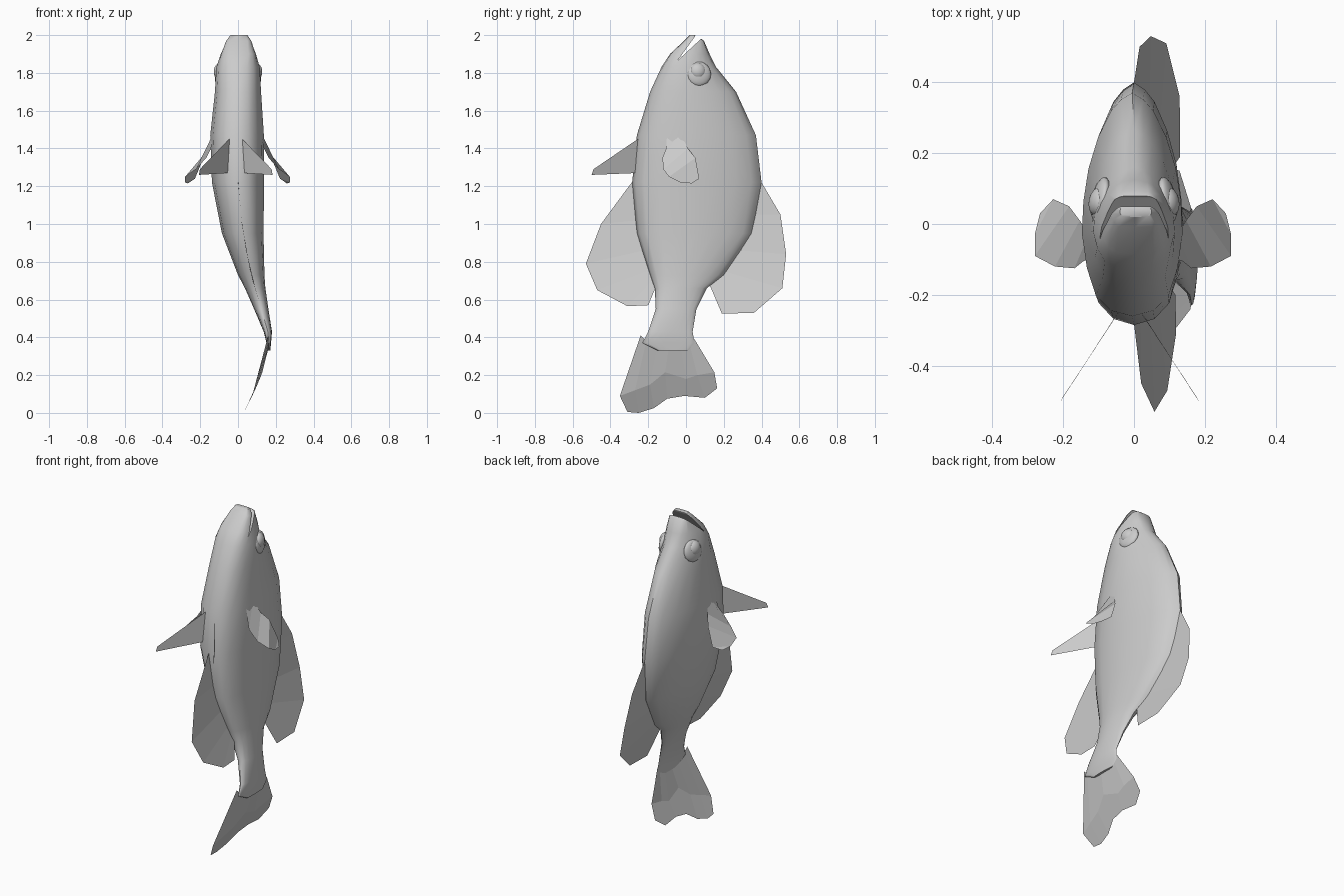
import bpy
import math

if "Cube" in bpy.data.objects:
    bpy.data.objects.remove(bpy.data.objects["Cube"])

# body stations: z, belly y, back y, centre x, half width
STATIONS = [
    (0.33, -0.15, 0.01, 0.163, 0.008), (0.37, -0.23, 0.045, 0.163, 0.012),
    (0.43, -0.20, 0.035, 0.158, 0.022), (0.55, -0.16, 0.055, 0.123, 0.038),
    (0.66, -0.165, 0.11, 0.091, 0.054), (0.73, -0.19, 0.20, 0.070, 0.070),
    (0.95, -0.26, 0.35, 0.025, 0.110), (1.22, -0.285, 0.40, 0.0, 0.138),
    (1.47, -0.26, 0.37, -0.005, 0.142), (1.70, -0.19, 0.265, 0.0, 0.122),
    (1.83, -0.13, 0.16, 0.0, 0.115), (1.90, -0.085, 0.125, 0.002, 0.093),
    (1.97, -0.01, 0.095, 0.004, 0.066), (2.0, 0.02, 0.055, 0.005, 0.045)]
# half cross-section: keeled back, rounded belly (fractions of width, depth)
SECTION = [(0, 1), (0.22, 0.94), (0.42, 0.84), (0.68, 0.6), (0.87, 0.32), (0.97, 0.03),
           (1, -0.26), (0.9, -0.57), (0.72, -0.82), (0.42, -0.95), (0, -1)]
RING = SECTION + [(-u, v) for u, v in SECTION[-2:0:-1]]


def spine_x(z):
    for a, b in zip(STATIONS, STATIONS[1:]):
        if a[0] <= z <= b[0]:
            t = (z - a[0]) / (b[0] - a[0])
            return a[3] + t * (b[3] - a[3])
    return 0.163 - 0.135 * ((0.36 - z) / 0.36) ** 1.5


def make(name, verts, faces):
    mesh = bpy.data.meshes.new(name)
    mesh.from_pydata(verts, [], faces)
    ob = bpy.data.objects.new(name, mesh)
    bpy.context.collection.objects.link(ob)
    return ob


def select(ob):
    bpy.ops.object.select_all(action='DESELECT')
    ob.select_set(True)
    bpy.context.view_layer.objects.active = ob


def sheet(name, rows):
    """Thin fin following the spine; rows of (y, z)."""
    n = len(rows[0])
    verts = [(spine_x(z), y, z) for row in rows for y, z in row]
    faces = [(r * n + i, r * n + i + 1, (r + 1) * n + i + 1, (r + 1) * n + i)
             for r in range(len(rows) - 1) for i in range(n - 1)]
    return make(name, verts, faces)


# body loft
n = len(RING)
verts, faces = [], []
for z, y0, y1, cx, w in STATIONS:
    box = min(1, max(0, (z - 1.83) / 0.12))
    for u, v in RING:
        wide = math.copysign(abs(u) ** (1 - 0.6 * box), u)  # blunter snout
        verts.append((cx + w * wide, (y0 + y1) / 2 + v * (y1 - y0) / 2, z))
for r in range(len(STATIONS) - 1):
    for i in range(n):
        j = (i + 1) % n
        faces.append((r * n + j, r * n + i, (r + 1) * n + i, (r + 1) * n + j))
faces.append(tuple(range(n)))
faces.append(tuple(reversed(range((len(STATIONS) - 1) * n, len(STATIONS) * n))))
body = make("body", verts, faces)
select(body)
bpy.ops.object.mode_set(mode='EDIT')
bpy.ops.mesh.select_all(action='SELECT')
bpy.ops.mesh.normals_make_consistent(inside=False)
bpy.ops.object.mode_set(mode='OBJECT')

# open mouth, cut with a wedge
wedge = [(-0.045, 1.865), (0.056, 2.03), (0.048, 1.993), (0.074, 1.975), (0.12, 2.03)]
wedge = [wedge[0], wedge[3], wedge[4], wedge[1], wedge[2]]
cutter = make("mouth_cutter", [(x, y, z) for x in (-0.3, 0.3) for y, z in wedge],
              [(4, 3, 2, 1, 0), (5, 6, 7, 8, 9)] +
              [(i, (i + 1) % 5, (i + 1) % 5 + 5, i + 5) for i in range(5)])
select(cutter)
bpy.ops.object.mode_set(mode='EDIT')
bpy.ops.mesh.select_all(action='SELECT')
bpy.ops.mesh.normals_make_consistent(inside=False)
bpy.ops.object.mode_set(mode='OBJECT')
cutter.hide_render = True
mod = body.modifiers.new("mouth", 'BOOLEAN')
mod.operation, mod.solver, mod.object = 'DIFFERENCE', 'EXACT', cutter
select(body)
bpy.ops.object.modifier_apply(modifier="mouth")
bpy.data.objects.remove(cutter)
bpy.ops.object.shade_smooth_by_angle(angle=math.radians(45))

# eyes: socket bulge and eyeball
for s, side in ((1, "right"), (-1, "left")):
    for part, x, y, z, r, d in (("eye_socket", 0.094, 0.068, 1.795, 0.066, 0.025),
                                ("eyeball", 0.098, 0.063, 1.81, 0.043, 0.03)):
        bpy.ops.mesh.primitive_uv_sphere_add(segments=16, ring_count=8, radius=1,
                                             location=(s * x, y, z))
        ob = bpy.context.object
        ob.name = f"{side}_{part}"
        ob.scale = (d, r, r)
        ob.rotation_euler = (0, -s * 0.15, s * 0.2)
        bpy.ops.object.shade_smooth()

# dorsal, anal and tail fins
sheet("dorsal_fin", [
    [(0.39, 1.23), (0.36, 1.05), (0.29, 0.86), (0.20, 0.75), (0.16, 0.71), (0.12, 0.69)],
    [(0.40, 1.22), (0.50, 1.05), (0.53, 0.84), (0.51, 0.66), (0.36, 0.53), (0.19, 0.525)]])
sheet("anal_fin", [
    [(-0.27, 1.24), (-0.25, 1.02), (-0.22, 0.86), (-0.18, 0.76), (-0.16, 0.72), (-0.15, 0.69)],
    [(-0.28, 1.23), (-0.45, 1.0), (-0.53, 0.79), (-0.47, 0.65), (-0.31, 0.565), (-0.20, 0.57)]])
sheet("tail_fin", [
    [(0.045, 0.39), (0.02, 0.36), (-0.03, 0.35), (-0.09, 0.35), (-0.15, 0.36), (-0.21, 0.38), (-0.24, 0.41)],
    [(0.15, 0.215), (0.06, 0.20), (0.0, 0.18), (-0.11, 0.215), (-0.19, 0.15), (-0.27, 0.12), (-0.35, 0.09)],
    [(0.165, 0.13), (0.10, 0.08), (-0.01, 0.09), (-0.10, 0.075), (-0.17, 0.025), (-0.25, 0.0), (-0.31, 0.005)]])

# paired fins, mirrored across the body
PECTORAL = [(0.125, -0.10, 1.48), (0.125, -0.03, 1.485), (0.15, 0.01, 1.40),
            (0.18, 0.05, 1.35), (0.225, 0.07, 1.24), (0.262, 0.03, 1.215),
            (0.277, -0.03, 1.22), (0.277, -0.09, 1.25), (0.22, -0.12, 1.29),
            (0.165, -0.125, 1.35), (0.14, -0.105, 1.40)]
PELVIC = [(0.025, -0.24, 1.46), (0.19, -0.49, 1.29), (0.195, -0.50, 1.26), (0.04, -0.26, 1.27)]
for s, side in ((1, "right"), (-1, "left")):
    for name, pts, cx in (("pectoral_fin", PECTORAL, -0.003), ("pelvic_fin", PELVIC, -0.012)):
        m = len(pts)
        strips = [(i, i + 1, m - 2 - i, m - 1 - i) for i in range((m - 1) // 2)]
        strips = [tuple(dict.fromkeys(f)) for f in strips]
        make(f"{side}_{name}", [(cx + s * x, y, z) for x, y, z in pts],
             [f for f in strips if len(f) > 2])
